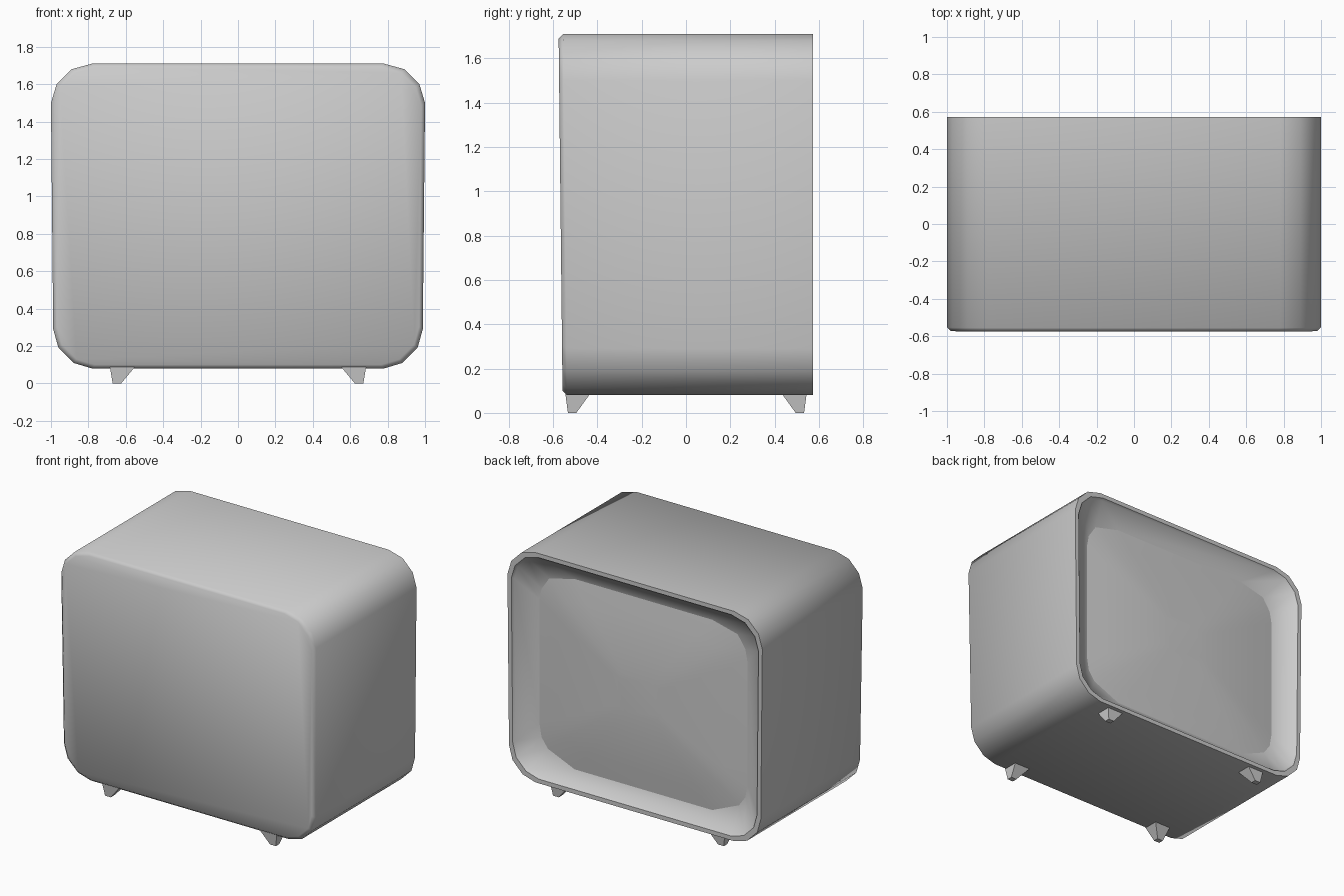
import bpy, bmesh, math

if "Cube" in bpy.data.objects:
    bpy.data.objects.remove(bpy.data.objects["Cube"])

# Half outlines (x >= 0), from top centre side down to bottom
BODY = [(0.78, 1.71), (0.89, 1.68), (0.97, 1.60), (1.0, 1.5),
        (0.988, 0.29), (0.96, 0.19), (0.88, 0.11), (0.78, 0.08)]
SCREEN = [(0.54, 1.55), (0.74, 1.50), (0.80, 1.41), (0.815, 1.33),
          (0.815, 0.45), (0.80, 0.36), (0.75, 0.29), (0.54, 0.20)]


def full(half):
    return half + [(-x, z) for x, z in reversed(half)]


def inset(half, d):
    cx, cz, hx, hz = 0, 0.895, 1.0, 0.815
    return [(x * (1 - d / hx), cz + (z - cz) * (1 - d / hz)) for x, z in half]


def loft(name, rings, cap_start, cap_end):
    """Skin a list of rings of 3D points."""
    bm = bmesh.new()
    vs = [[bm.verts.new(p) for p in r] for r in rings]
    n = len(vs[0])
    for a, b in zip(vs, vs[1:]):
        for i in range(n):
            j = (i + 1) % n
            bm.faces.new((a[i], a[j], b[j], b[i]))
    if cap_start:
        bm.faces.new(vs[0])
    if cap_end:
        bm.faces.new(vs[-1])
    bmesh.ops.recalc_face_normals(bm, faces=bm.faces)
    me = bpy.data.meshes.new(name)
    bm.to_mesh(me)
    bm.free()
    ob = bpy.data.objects.new(name, me)
    bpy.context.collection.objects.link(ob)
    return ob


def smooth(ob, deg):
    bpy.ops.object.select_all(action='DESELECT')
    ob.select_set(True)
    bpy.context.view_layer.objects.active = ob
    bpy.ops.object.shade_smooth_by_angle(angle=math.radians(deg))


def ring(half, y, tilt=0.0):
    return [(x, y + tilt * (1.71 - z) / 1.63, z) for x, z in full(half)]


# Cabinet: slightly tilted front, open back with a recessed surround
cabinet = loft("cabinet", [
    ring(inset(BODY, 0.02), -0.575, 0.018),
    ring(BODY, -0.555, 0.018),
    ring(BODY, 0.573),
    ring(inset(BODY, 0.03), 0.573),
    ring(inset(BODY, 0.04), 0.555),
    ring(SCREEN, 0.475),
], True, True)
smooth(cabinet, 50)

# Bulging screen
rings = []
for t in (1.0, 0.8, 0.6, 0.4, 0.2):
    half = [(x * t, 0.875 + (z - 0.875) * t) for x, z in SCREEN]
    rings.append(ring(half, 0.477 + 0.055 * (1 - t * t)))
screen = loft("screen", rings, False, True)
# outward direction is towards +y
if screen.data.polygons[0].normal.y < 0:
    screen.data.flip_normals()
smooth(screen, 40)


# Feet: small tapered blocks leaning outward
def rect(x0, x1, y0, y1, z):
    return [(x0, y0, z), (x1, y0, z), (x1, y1, z), (x0, y1, z)]


for sx, side in ((-1, "left"), (1, "right")):
    for sy, end in ((-1, "front"), (1, "back")):
        loft(f"{end}_{side}_foot", [
            rect(sx * 0.55, sx * 0.685, sy * 0.43, sy * 0.545, 0.09),
            rect(sx * 0.625, sx * 0.67, sy * 0.495, sy * 0.533, 0.0),
        ], True, True)
